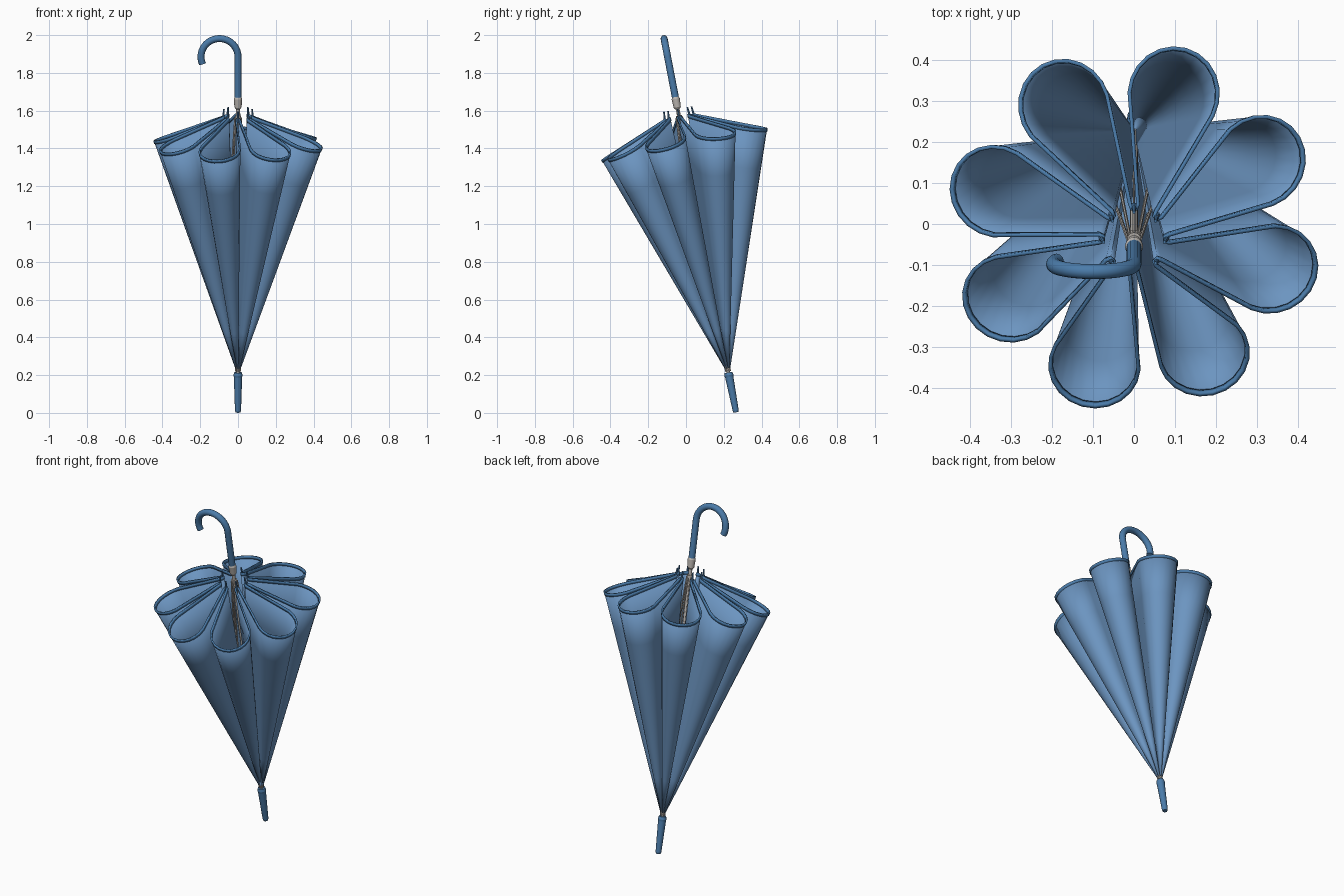
import bpy, bmesh, math
from mathutils import Vector, Matrix

cube = bpy.data.objects.get("Cube")
if cube:
    bpy.data.objects.remove(cube)

# Local z runs along the shaft from the tip; the whole umbrella leans
LEAN = Matrix.Translation((0, 0.265, 0.003)) @ Matrix.Rotation(math.radians(10.9), 4, "X")
RIBS = 8
STEP = math.tau / RIBS
APEX = Vector((0, 0, 0.2))


def material(name, color):
    m = bpy.data.materials.new(name)
    m.use_nodes = True
    m.diffuse_color = (*color, 1)
    m.node_tree.nodes["Principled BSDF"].inputs["Base Color"].default_value = (*color, 1)
    return m


cloth = material("cloth blue", (0.15, 0.30, 0.53))
deep = material("handle blue", (0.07, 0.20, 0.40))
metal = material("metal grey", (0.50, 0.47, 0.44))


def finish(obj, mat, angle=40):
    obj.data.materials.append(mat)
    obj.matrix_world = LEAN
    bpy.ops.object.select_all(action="DESELECT")
    obj.select_set(True)
    bpy.context.view_layer.objects.active = obj
    if obj.type == "MESH":
        bpy.ops.object.shade_smooth_by_angle(angle=math.radians(angle))
    return obj


def mesh_object(name, bm, mat):
    bmesh.ops.recalc_face_normals(bm, faces=bm.faces)
    mesh = bpy.data.meshes.new(name)
    bm.to_mesh(mesh)
    bm.free()
    obj = bpy.data.objects.new(name, mesh)
    bpy.context.collection.objects.link(obj)
    return finish(obj, mat)


def add_rod(bm, a, b, r1, r2, sides=8):
    a, b = Vector(a), Vector(b)
    turn = (b - a).to_track_quat("Z", "Y").to_matrix().to_4x4()
    bmesh.ops.create_cone(bm, cap_ends=True, segments=sides, radius1=r1, radius2=r2,
                          depth=(b - a).length,
                          matrix=Matrix.Translation((a + b) / 2) @ turn)


def turned(name, profile, mat):
    """Stack of tapered sections given as (height, radius)."""
    bm = bmesh.new()
    for (z1, r1), (z2, r2) in zip(profile, profile[1:]):
        add_rod(bm, (0, 0, z1), (0, 0, z2), r1, r2, 20)
    return mesh_object(name, bm, mat)


def polar(r, angle, z=0):
    return Vector((r * math.cos(angle), r * math.sin(angle), z))


def rim_outline():
    """Closed wavy rim: a tight fold at each rib, a round lobe between."""
    points = []
    for k in range(RIBS):
        rib = k * STEP
        out, side = polar(1, rib), polar(1, rib + math.pi / 2)
        points += [out * 0.086 - side * 0.010, out * 0.075 - side * 0.006,
                   out * 0.075 + side * 0.006, out * 0.086 + side * 0.010]
        mid = rib + STEP / 2 + math.radians(6.5)
        centre = polar(0.35, mid)
        for i in range(13):
            points.append(centre + polar(0.108, mid + math.radians(-102 + 17 * i)))
    for p in points:
        p.z = 1.597 - 0.40 * (p.length - 0.075)
    return points


def cloth_sheet(name, start, end, rows, thickness, mat):
    """Loft of the rim towards the apex, between two fractions."""
    bm = bmesh.new()
    rim = rim_outline()
    rings = []
    for i in range(rows + 1):
        t = start + (end - start) * i / rows
        rings.append([bm.verts.new(APEX + (p - APEX) * t) for p in rim])
    for low, high in zip(rings, rings[1:]):
        for j in range(len(rim)):
            n = (j + 1) % len(rim)
            bm.faces.new((low[j], low[n], high[n], high[j]))
    obj = mesh_object(name, bm, mat)
    solid = obj.modifiers.new("thickness", "SOLIDIFY")
    solid.thickness = thickness
    solid.offset = 0
    return obj


# Folded canopy and its hem
cloth_sheet("canopy", 0.03, 1.0, 6, 0.003, cloth)
cloth_sheet("canopy_hem", 0.988, 1.001, 1, 0.009, deep)

# Ribs under the folds, with tip caps, and stretchers to the runner
ribs, tips, stretchers = bmesh.new(), bmesh.new(), bmesh.new()
for k in range(RIBS):
    a = k * STEP
    add_rod(ribs, polar(0.012, a, 0.22), polar(0.081, a, 1.60), 0.003, 0.003, 6)
    add_rod(tips, polar(0.080, a, 1.575), polar(0.074, a, 1.635), 0.007, 0.004)
    add_rod(stretchers, polar(0.016, a, 1.59), polar(0.052, a, 1.05), 0.004, 0.004, 6)
mesh_object("ribs", ribs, metal)
mesh_object("rib_tips", tips, deep)
mesh_object("stretchers", stretchers, metal)

# Shaft, runner, collar and end ferrule
turned("shaft", [(0.2, 0.010), (1.68, 0.010)], metal)
turned("runner", [(1.55, 0.015), (1.60, 0.017)], metal)
turned("handle_collar", [(1.635, 0.012), (1.645, 0.019), (1.69, 0.022), (1.70, 0.018)], metal)
turned("ferrule", [(0, 0.013), (0.01, 0.016), (0.19, 0.022), (0.20, 0.024), (0.215, 0.020)], deep)

# Hooked handle
path = [Vector((0, 0, 1.69)), Vector((0, 0, 1.80))]
for i in range(25):
    path.append(Vector((-0.098, 0, 1.917)) + Matrix.Rotation(
        math.radians(-203 * i / 24), 3, "Y") @ Vector((0.098, 0, 0)))
curve = bpy.data.curves.new("handle", "CURVE")
curve.dimensions = "3D"
curve.bevel_depth = 0.0185
curve.bevel_resolution = 4
curve.use_fill_caps = True
spline = curve.splines.new("POLY")
spline.points.add(len(path) - 1)
for point, co in zip(spline.points, path):
    point.co = (*co, 1)
spline.use_smooth = True
handle = bpy.data.objects.new("handle", curve)
bpy.context.collection.objects.link(handle)
finish(handle, deep)
